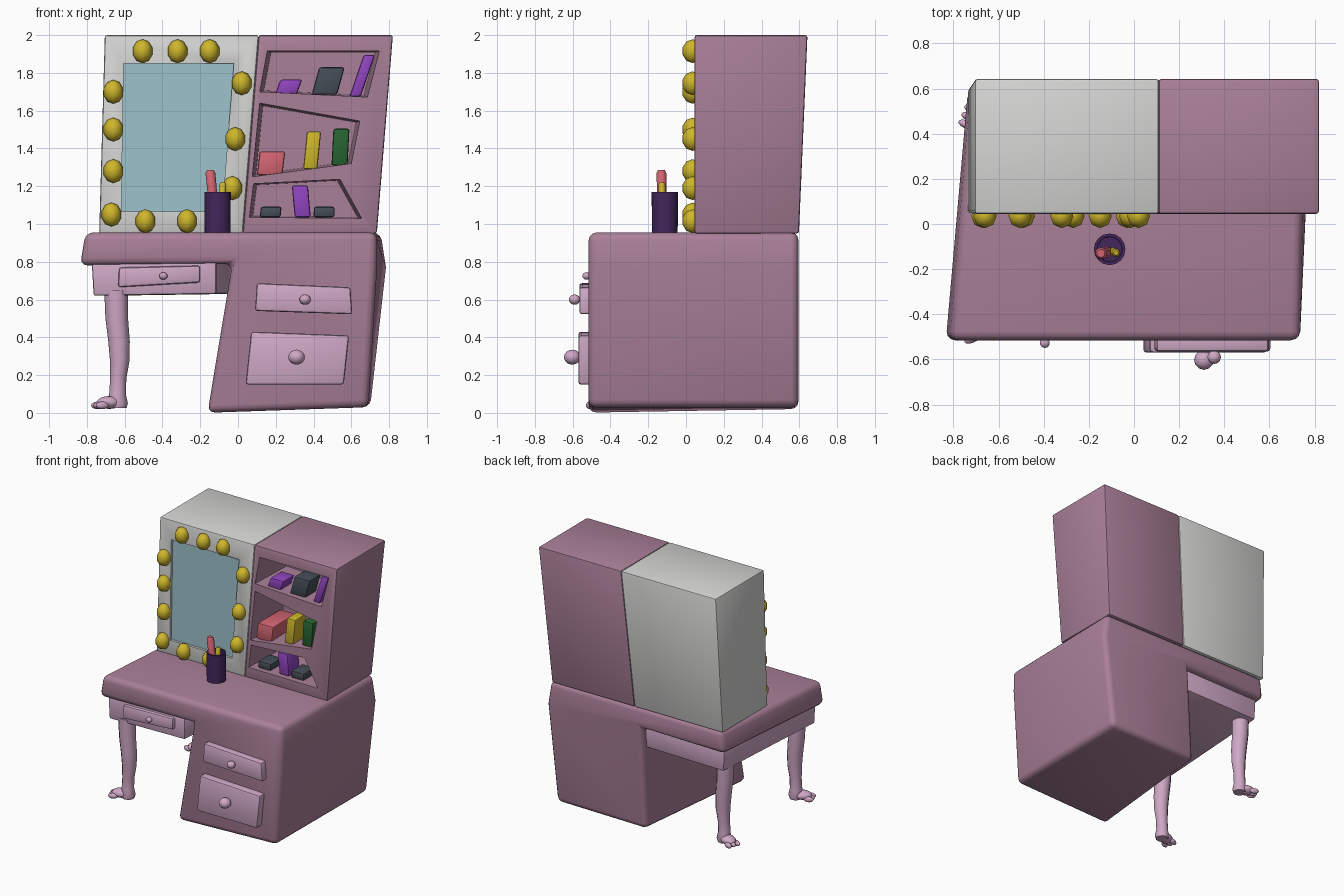
import bpy, bmesh, math
from mathutils import Vector

if "Cube" in bpy.data.objects:
    bpy.data.objects.remove(bpy.data.objects["Cube"], do_unlink=True)


def material(name, r, g, b):
    m = bpy.data.materials.new(name)
    m.use_nodes = True
    m.diffuse_color = (r, g, b, 1)
    m.node_tree.nodes["Principled BSDF"].inputs["Base Color"].default_value = (r, g, b, 1)
    return m


mauve = material("mauve paint", .40, .215, .315)
white = material("off white", .67, .67, .66)
blush = material("pale pink", .62, .39, .56)
glass = material("mirror blue", .34, .54, .60)
yellow = material("bulb yellow", .62, .47, .025)
plum = material("dark plum", .055, .02, .105)
violet = material("violet", .28, .06, .52)
slate = material("slate", .06, .075, .095)
coral = material("coral", .65, .13, .17)
green = material("leaf green", .02, .13, .03)


def activate(ob):
    bpy.ops.object.select_all(action='DESELECT')
    ob.select_set(True)
    bpy.context.view_layer.objects.active = ob


def finish(name, bm, mat, bevel=0.0, segments=2):
    bmesh.ops.recalc_face_normals(bm, faces=bm.faces)
    me = bpy.data.meshes.new(name)
    bm.to_mesh(me)
    bm.free()
    me.materials.append(mat)
    ob = bpy.data.objects.new(name, me)
    bpy.context.collection.objects.link(ob)
    activate(ob)
    if bevel:
        mod = ob.modifiers.new("bevel", 'BEVEL')
        mod.width, mod.segments = bevel, segments
        mod.limit_method = 'ANGLE'
        bpy.ops.object.modifier_apply(modifier=mod.name)
    bpy.ops.object.shade_smooth_by_angle(angle=math.radians(40))
    return ob


def prism(name, front, y0, y1, mat, back=None, taper=1.0, lean=0.0, bevel=0.0, segments=2):
    """Front outline in x, z joined to a back outline; lean tilts the back."""
    bm = bmesh.new()
    cx = sum(p[0] for p in front) / len(front)
    cz = sum(p[1] for p in front) / len(front)
    back = back or [(cx + (x - cx) * taper, cz + (z - cz) * taper) for x, z in front]
    a = [bm.verts.new((x, y0, z)) for x, z in front]
    b = [bm.verts.new((x, y1 + lean * (z - 1), z)) for x, z in back]
    bm.faces.new(a)
    bm.faces.new(b[::-1])
    for i in range(len(a)):
        j = (i + 1) % len(a)
        bm.faces.new((a[i], b[i], b[j], a[j]))
    return finish(name, bm, mat, bevel, segments)


def rings(name, sections, mat, n=12):
    """Stack of horizontal circles (x, y, z, radius), capped at both ends."""
    bm = bmesh.new()
    loops = []
    for x, y, z, r in sections:
        loops.append([bm.verts.new((x + r * math.cos(math.tau * i / n),
                                    y + r * math.sin(math.tau * i / n), z)) for i in range(n)])
    for a, b in zip(loops, loops[1:]):
        for i in range(n):
            j = (i + 1) % n
            bm.faces.new((a[i], a[j], b[j], b[i]))
    bm.faces.new(loops[0])
    bm.faces.new(loops[-1])
    return finish(name, bm, mat)


def ball(name, pos, size, mat, segs=12, turn=0.0):
    bm = bmesh.new()
    bmesh.ops.create_uvsphere(bm, u_segments=segs, v_segments=segs * 2 // 3, radius=1)
    ob = finish(name, bm, mat)
    bpy.ops.object.shade_smooth()
    ob.location, ob.scale, ob.rotation_euler.z = pos, size, turn
    return ob


def cut(target, cutter):
    activate(target)
    mod = target.modifiers.new("cut", 'BOOLEAN')
    mod.operation, mod.solver, mod.object = 'DIFFERENCE', 'EXACT', cutter
    bpy.ops.object.modifier_apply(modifier=mod.name)
    bpy.data.objects.remove(cutter, do_unlink=True)


# Desk body: worktop and pedestal in one crooked L shape
prism("desk_body",
      [(-.165, 0), (-.03, .79), (-.84, .78), (-.81, .955), (.735, .955), (.735, .78), (.69, .03)],
      -.515, .595, mauve,
      back=[(-.07, .02), (-.03, .79), (-.74, .78), (-.72, .955), (.755, .955), (.785, .77), (.70, .03)],
      bevel=.04, segments=3)

# Side drawer case under the worktop
prism("drawer_case", [(-.765, .62), (-.115, .63), (-.115, .80), (-.775, .80)], -.49, .54, blush,
      back=[(-.70, .62), (-.02, .63), (-.02, .80), (-.71, .80)], bevel=.012)

# Drawer fronts and knobs
for name, pts, y0, y1, knob, r in [
        ("side_drawer", [(-.635, .665), (-.2, .69), (-.2, .78), (-.63, .77)], -.515, -.45, (-.395, -.527, .725), .022),
        ("upper_drawer", [(.09, .54), (.605, .522), (.595, .665), (.1, .687)], -.565, -.48, (.355, -.59, .6), .03),
        ("lower_drawer", [(.04, .15), (.56, .15), (.588, .41), (.07, .43)], -.57, -.48, (.31, -.602, .295), .044)]:
    prism(name + "_front", pts, y0, y1, blush, bevel=.014)
    ball(name + "_knob", knob, (r, r, r * .9), blush)

# Curved legs with toed feet, mirrored front to back
for side, label in ((-1, "front"), (1, "back")):
    y = .44 * side
    rings(label + "_leg", [(-.645, y, .65, .063), (-.642, y, .5, .06), (-.63, y, .38, .057),
                           (-.626, y, .28, .052), (-.634, y, .18, .043), (-.638, y, .1, .044),
                           (-.635, y, .05, .052), (-.635, y, .025, .045)], blush)
    out = Vector((-.93, .36 * side, 0))
    across = Vector((out.y, -out.x, 0))
    turn = math.atan2(out.y, out.x)
    heel = Vector((-.64, y, .055))
    ball(label + "_foot", heel + out * .045, (.07, .05, .034), blush, turn=turn)
    for k in (-1, 0, 1):
        ball(label + "_toe", heel + out * .098 + across * .036 * k - Vector((0, 0, .015)),
             (.036, .018, .02), blush, turn=turn)

# Mirror cabinet with a recessed glass panel
frame = prism("mirror_cabinet", [(-.735, .95), (.025, .95), (.11, 2), (-.705, 2)], .045, .6, white,
              lean=.043, bevel=.012)
pane = [(-.618, 1.065), (-.085, 1.065), (-.022, 1.85), (-.605, 1.85)]
cut(frame, prism("pane_cutter", pane, 0, .07, white))
prism("mirror_glass", pane, .064, .072, glass)

# Bulbs around the mirror
for x, z in [(-.505, 1.915), (-.32, 1.915), (-.15, 1.915), (-.66, 1.7), (-.66, 1.5), (-.66, 1.28),
             (-.67, 1.05), (-.49, 1.015), (-.27, 1.015), (.02, 1.745), (-.015, 1.45), (-.03, 1.19)]:
    ball("bulb", (x, .035, z), (.054, .056, .063), yellow, segs=8)

# Shelf cabinet with three crooked openings
shelves = prism("shelf_cabinet", [(.025, .95), (.735, .95), (.82, 2), (.11, 2)], .045, .6, mauve,
                lean=.043, bevel=.012)
for opening in ([(.115, 1.70), (.685, 1.672), (.748, 1.915), (.155, 1.915)],
                [(.075, 1.25), (.6, 1.32), (.645, 1.545), (.115, 1.64)],
                [(.06, 1.035), (.655, 1.03), (.54, 1.237), (.082, 1.213)]):
    wide = prism("opening_cutter", opening, .04, .4, mauve, taper=.93)
    cut(shelves, wide)
activate(shelves)
bpy.ops.object.shade_smooth_by_angle(angle=math.radians(40))

# Books and boxes: left, right, bottom, top, lean, depth
for name, x0, x1, z0, z1, lean, depth, mat in [
        ("flat_box", .195, .31, 1.685, 1.765, .03, .14, violet),
        ("square_box", .39, .525, 1.685, 1.83, .04, .14, slate),
        ("leaning_book", .59, .65, 1.675, 1.895, .075, .14, violet),
        ("wide_book", .10, .235, 1.258, 1.385, .015, .28, coral),
        ("tall_book", .345, .42, 1.29, 1.49, .02, .14, yellow),
        ("upright_book", .495, .58, 1.31, 1.505, .01, .14, green),
        ("low_box", .115, .225, 1.035, 1.092, .006, .14, slate),
        ("short_book", .30, .385, 1.035, 1.205, -.015, .14, violet),
        ("low_box", .40, .51, 1.035, 1.092, .002, .14, slate)]:
    prism(name, [(x0, z0), (x1, z0), (x1 + lean, z1), (x0 + lean, z1)], .075, .075 + depth, mat, bevel=.012)

# Makeup cup and its contents
cx, cy = -.108, -.112
rings("makeup_cup", [(cx, cy, .95, .068), (cx, cy, 1.17, .07), (cx, cy, 1.17, .056), (cx, cy, .98, .054)],
      plum, n=16)
rings("coral_stick", [(-.118, -.125, .98, .024), (-.146, -.13, 1.27, .026), (-.147, -.13, 1.285, .018)], coral)
rings("yellow_stick", [(-.095, -.12, .98, .016), (-.08, -.128, 1.21, .018), (-.079, -.128, 1.222, .01)], yellow)
